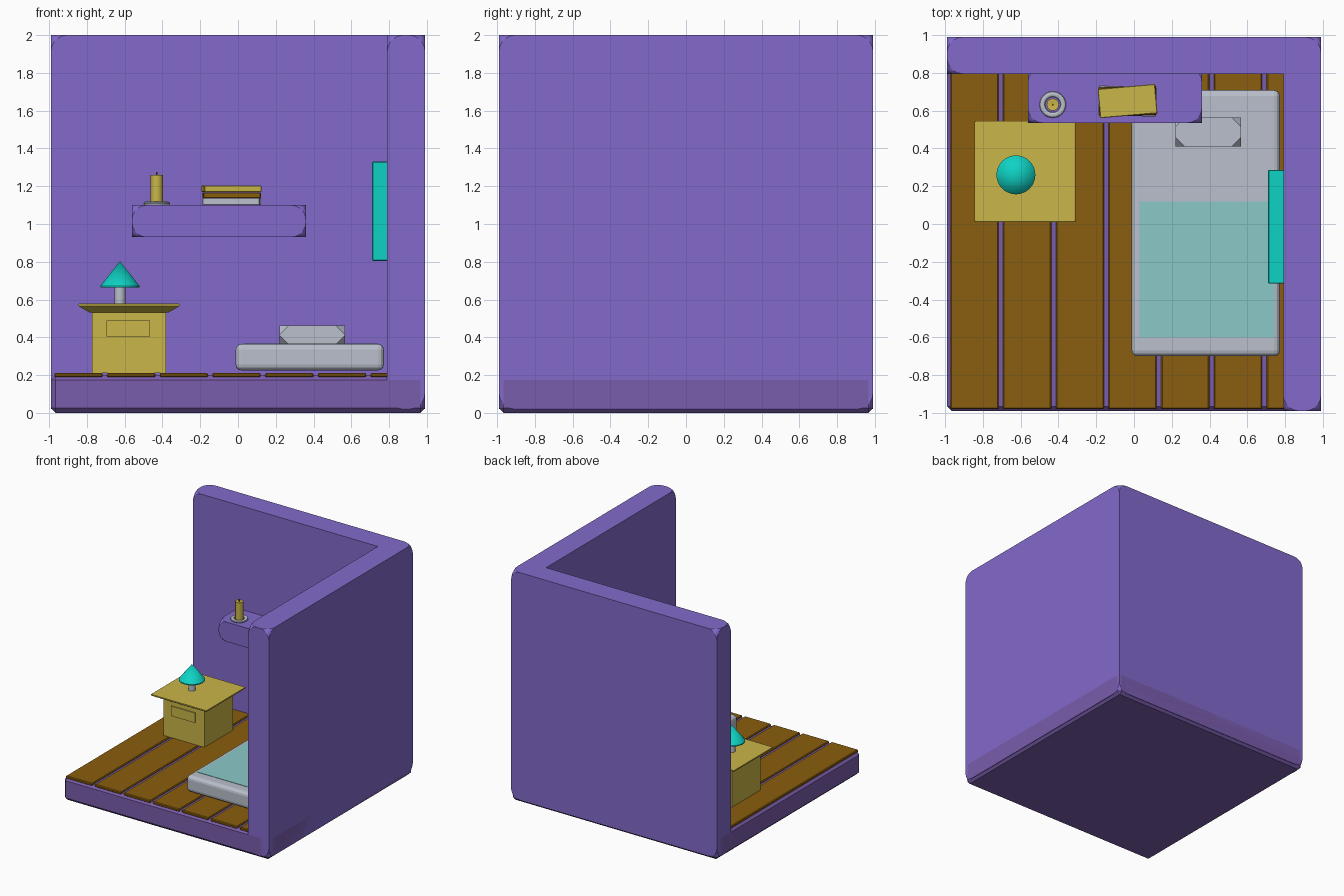
import bpy, bmesh, math
from mathutils import Matrix, Vector

if "Cube" in bpy.data.objects:
    bpy.data.objects.remove(bpy.data.objects["Cube"])


def mat(name, r, g, b):
    m = bpy.data.materials.new(name)
    lin = [((c / 255 + 0.055) / 1.055) ** 2.4 if c > 10 else c / 255 / 12.92 for c in (r, g, b)]
    m.diffuse_color = (*lin, 1)
    m.use_nodes = True
    m.node_tree.nodes["Principled BSDF"].inputs["Base Color"].default_value = m.diffuse_color
    return m


PURPLE = mat("wall_purple", 131, 106, 204)
BASE = mat("base_purple", 122, 93, 172)
BROWN = mat("wood_brown", 138, 94, 14)
YELLOW = mat("yellow", 202, 182, 72)
GREY = mat("light_grey", 186, 192, 204)
TEAL = mat("teal", 14, 210, 196)
PALE = mat("pale_teal", 139, 201, 201)


def finish(name, bm, material, smooth=False):
    me = bpy.data.meshes.new(name)
    bm.normal_update()
    bm.to_mesh(me)
    bm.free()
    ob = bpy.data.objects.new(name, me)
    bpy.context.collection.objects.link(ob)
    me.materials.append(material)
    if smooth:
        bpy.context.view_layer.objects.active = ob
        ob.select_set(True)
        bpy.ops.object.shade_smooth_by_angle(angle=math.radians(35))
        ob.select_set(False)
    return ob


def box(name, x0, x1, y0, y1, z0, z1, material, bevel=0, segs=1, corners=False, rot=0):
    """Box from its limits; optional edge bevel, or corner rounding only."""
    bm = bmesh.new()
    bmesh.ops.create_cube(bm, size=1)
    bmesh.ops.scale(bm, vec=(x1 - x0, y1 - y0, z1 - z0), verts=bm.verts)
    bmesh.ops.rotate(bm, matrix=Matrix.Rotation(math.radians(rot), 3, 'Z'), verts=bm.verts)
    bmesh.ops.translate(bm, vec=((x0 + x1) / 2, (y0 + y1) / 2, (z0 + z1) / 2), verts=bm.verts)
    ob = finish(name, bm, material)
    if bevel:
        mod = ob.modifiers.new("bevel", 'BEVEL')
        mod.width = bevel
        mod.segments = segs
        mod.limit_method = 'NONE'
        mod.affect = 'VERTICES' if corners else 'EDGES'
    return ob


def lathe(name, x, y, profile, material, n=32, closed=False):
    """Turn (radius, z) points around a vertical axis."""
    bm = bmesh.new()
    vs = [bm.verts.new((x + r, y, z)) for r, z in profile]
    es = [bm.edges.new(p) for p in zip(vs, vs[1:] + (vs[:1] if closed else []))]
    bmesh.ops.spin(bm, geom=vs + es, cent=(x, y, 0), axis=(0, 0, 1), angle=math.tau, steps=n)
    bmesh.ops.remove_doubles(bm, verts=bm.verts, dist=1e-4)
    bmesh.ops.recalc_face_normals(bm, faces=bm.faces)
    return finish(name, bm, material, True)


# room shell
box("floor_base", -0.99, 0.99, -0.99, 0.99, 0, 0.2, BASE, 0.025)
box("back_wall", -0.99, 0.99, 0.795, 0.99, 0.02, 2, PURPLE, 0.085, 5, True)
box("right_wall", 0.79, 0.99, -0.99, 0.99, 0.02, 2, PURPLE, 0.085, 5, True)

# floor planks
for i in range(7):
    x = -0.972 + i * 0.279
    box(f"floor_plank_{i + 1}", x, min(x + 0.255, 0.9), -0.98, 0.9, 0.188, 0.212, BROWN, 0.006)

# bed
box("mattress", -0.012, 0.772, -0.70, 0.708, 0.225, 0.365, GREY, 0.03, 3)
box("blanket", 0.03, 0.74, -0.60, 0.12, 0.36, 0.368, PALE)
box("pillow", 0.22, 0.567, 0.41, 0.563, 0.362, 0.462, GREY, 0.049, 1, True)

# nightstand with flared top
NX, NY = -0.577, 0.278
box("nightstand_body", NX - 0.197, NX + 0.197, NY - 0.197, NY + 0.197, 0.21, 0.56, YELLOW)
bm = bmesh.new()
rings = [[bm.verts.new((NX + sx * h, NY + sy * h, z)) for sx, sy in ((-1, -1), (1, -1), (1, 1), (-1, 1))]
         for h, z in ((0.21, 0.532), (0.262, 0.562), (0.267, 0.567), (0.267, 0.577), (0.262, 0.58))]
for a, b in zip(rings, rings[1:]):
    for i in range(4):
        bm.faces.new((a[i], a[(i + 1) % 4], b[(i + 1) % 4], b[i]))
bm.faces.new(rings[0][::-1])
bm.faces.new(rings[-1])
finish("nightstand_top", bm, YELLOW)
box("drawer_front", -0.695, -0.465, NY - 0.206, NY - 0.19, 0.405, 0.49, YELLOW)

# lamp
lathe("lamp_stem", -0.625, 0.26, [(0, 0.578), (0.029, 0.578), (0.029, 0.68), (0, 0.68)], GREY)
lathe("lamp_shade", -0.625, 0.26, [(0, 0.665), (0.103, 0.665), (0.103, 0.673), (0, 0.803)], TEAL)

# wall shelf
box("wall_shelf", -0.562, 0.36, 0.535, 0.83, 0.93, 1.1, PURPLE, 0.08, 5, True)

# candle in its ring holder
CX, CY = -0.43, 0.632
ring = [(0.055 + 0.015 * math.cos(a), 1.108 + 0.012 * math.sin(a))
        for a in (i * math.tau / 10 for i in range(10))]
lathe("candle_ring", CX, CY, ring, GREY, closed=True)
lathe("candle", CX, CY, [(0, 1.1), (0.032, 1.1), (0.032, 1.26), (0.018, 1.26), (0, 1.255)], YELLOW)
lathe("candle_wick", CX, CY, [(0, 1.25), (0.005, 1.25), (0.005, 1.275), (0, 1.275)], BROWN, 8)

# stacked books
for name, z0, z1, rot, m in (("bottom_book", 1.1, 1.138, -2, GREY),
                             ("middle_book", 1.138, 1.167, 2, BROWN),
                             ("top_book", 1.17, 1.203, 5, YELLOW)):
    box(name, -0.186, 0.118, 0.573, 0.728, z0, z1, m, 0.003, 1, False, rot)

# wall picture on the right wall
box("wall_picture", 0.71, 0.80, -0.315, 0.287, 0.805, 1.33, TEAL, 0.004)
